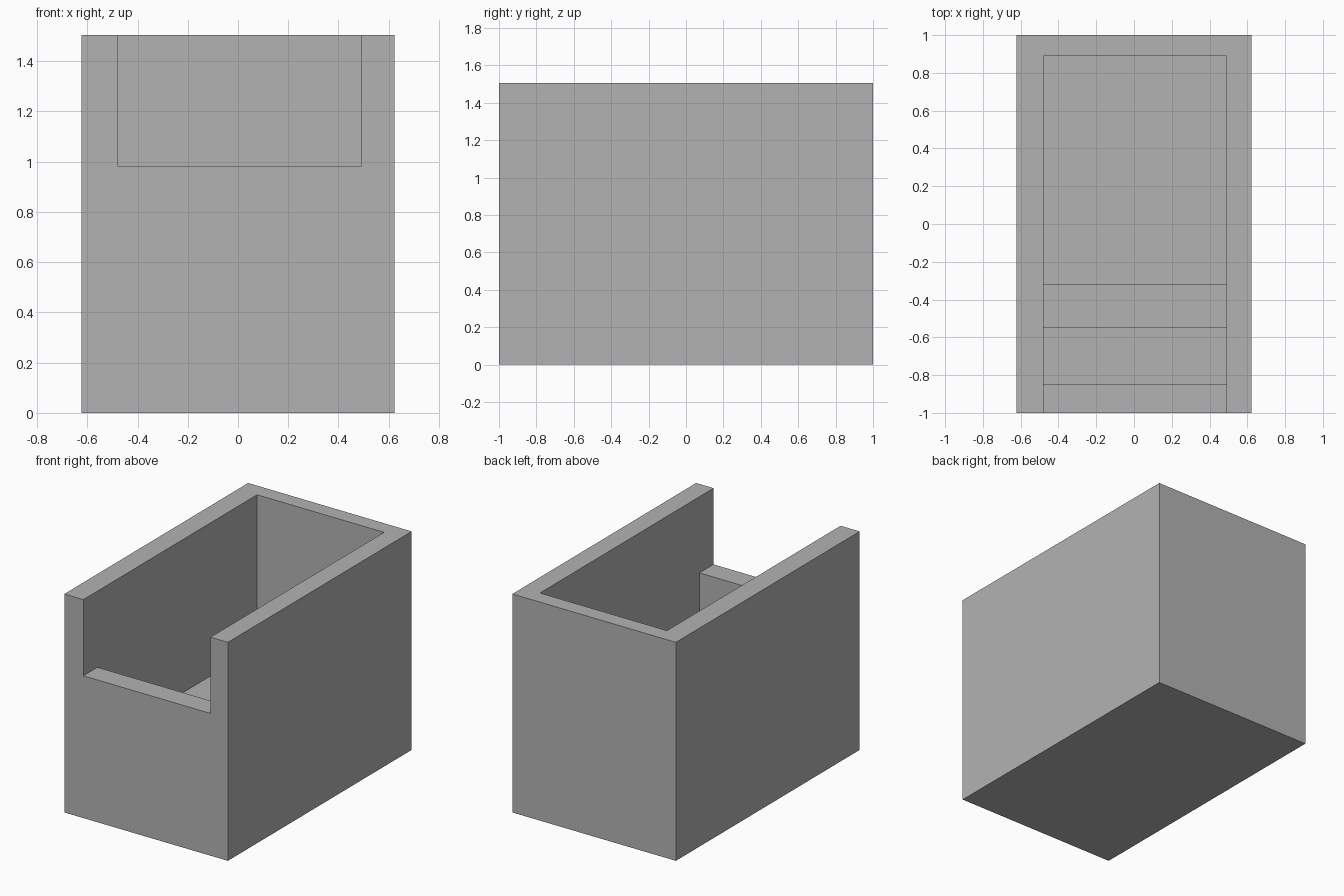
import bpy
import bmesh

cube = bpy.data.objects.get("Cube")
if cube:
    bpy.data.objects.remove(cube, do_unlink=True)

# Plain grey
grey = bpy.data.materials.new("plain_grey")
grey.use_nodes = True
colour = (0.45, 0.45, 0.45, 1.0)
grey.diffuse_color = colour
grey.node_tree.nodes["Principled BSDF"].inputs["Base Color"].default_value = colour


def extrude_profile(name, profile, x0, x1):
    """Extrude a closed (y, z) outline along x."""
    bm = bmesh.new()
    face = bm.faces.new([bm.verts.new((x0, y, z)) for y, z in profile])
    side = bmesh.ops.extrude_face_region(bm, geom=[face])["geom"]
    verts = [v for v in side if isinstance(v, bmesh.types.BMVert)]
    bmesh.ops.translate(bm, verts=verts, vec=(x1 - x0, 0, 0))
    bmesh.ops.recalc_face_normals(bm, faces=bm.faces[:])
    mesh = bpy.data.meshes.new(name)
    bm.to_mesh(mesh)
    bm.free()
    mesh.materials.append(grey)
    obj = bpy.data.objects.new(name, mesh)
    bpy.context.collection.objects.link(obj)
    return obj


# Solid outer block
height = 1.505
block = [(-1, 0), (1, 0), (1, height), (-1, height)]
box = extrude_profile("stepped_box", block, -0.623, 0.623)

# Cavity: open front notch, steps down from the sill, level floor
sill, upper_step, lower_step, floor = 0.98, 0.68, 0.56, 0.45
above = height + 0.2
cavity = [
    (-1.2, above), (-1.2, sill),
    (-0.847, sill), (-0.847, upper_step),
    (-0.545, upper_step), (-0.545, lower_step),
    (-0.317, lower_step), (-0.317, floor),
    (0.89, floor), (0.89, above),
]
cutter = extrude_profile("cavity_cutter", cavity, -0.478, 0.49)
cutter.hide_render = True

# Carve the cavity, bake the result and drop the cutter
cut = box.modifiers.new("carve_cavity", "BOOLEAN")
cut.operation = "DIFFERENCE"
cut.solver = "EXACT"
cut.object = cutter
bpy.context.view_layer.update()
carved = bpy.data.meshes.new_from_object(
    box.evaluated_get(bpy.context.evaluated_depsgraph_get()))
box.modifiers.clear()
box.data = carved
bpy.data.objects.remove(cutter, do_unlink=True)
